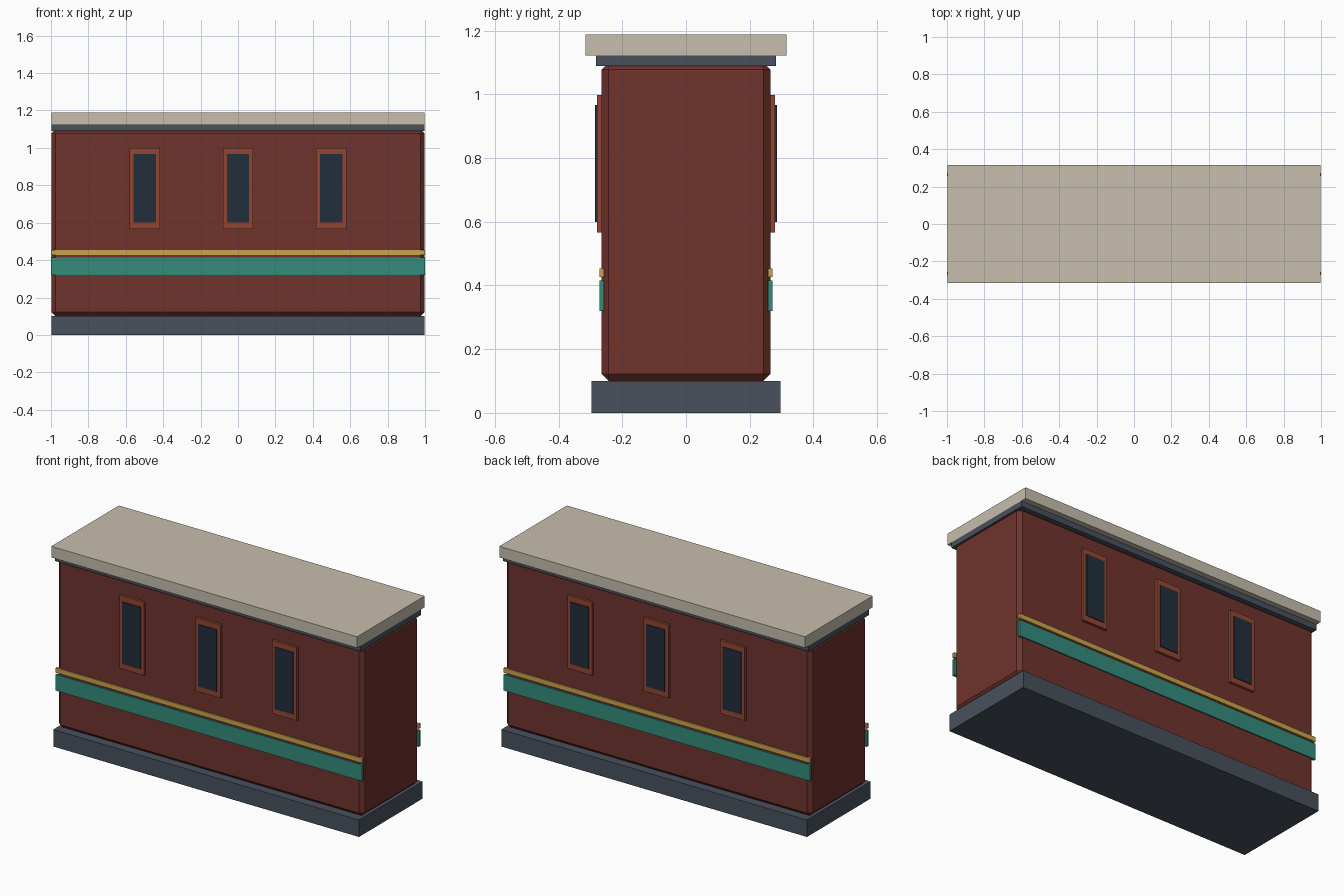
import bpy, bmesh

if "Cube" in bpy.data.objects:
    bpy.data.objects.remove(bpy.data.objects["Cube"])


def material(name, rgb):
    # sRGB 0-255 to linear
    lin = [((c / 255 + 0.055) / 1.055) ** 2.4 for c in rgb]
    m = bpy.data.materials.new(name)
    m.diffuse_color = (*lin, 1)
    m.use_nodes = True
    m.node_tree.nodes["Principled BSDF"].inputs["Base Color"].default_value = m.diffuse_color
    return m


BRICK = material("brick red", (112, 51, 45))
SLATE = material("slate grey", (72, 81, 92))
STONE = material("pale stone", (198, 190, 173))
GREEN = material("teal green", (52, 140, 123))
GOLD = material("gold", (204, 164, 76))
TRIM = material("rust trim", (148, 69, 50))
GLASS = material("dark glass", (34, 46, 60))


def box(name, mat, x, y, z, bevel=0):
    """Box spanning the given (low, high) pairs, optionally chamfered."""
    bm = bmesh.new()
    bmesh.ops.create_cube(bm, size=1)
    for v in bm.verts:
        v.co = [lo + (c + 0.5) * (hi - lo) for c, (lo, hi) in zip(v.co, (x, y, z))]
    if bevel:
        bmesh.ops.bevel(bm, geom=bm.edges[:], offset=bevel, segments=1,
                        profile=0.5, affect='EDGES')
    bmesh.ops.recalc_face_normals(bm, faces=bm.faces[:])
    me = bpy.data.meshes.new(name)
    bm.to_mesh(me)
    bm.free()
    me.materials.append(mat)
    ob = bpy.data.objects.new(name, me)
    bpy.context.collection.objects.link(ob)
    return ob


# Main mass: plinth, chamfered wall block, cornice and roof slab
L = 0.998
box("plinth", SLATE, (-L, L), (-0.297, 0.297), (0, 0.10))
box("wall_block", BRICK, (-L, L), (-0.265, 0.265), (0.10, 1.10), bevel=0.022)
box("cornice", SLATE, (-L, L), (-0.282, 0.282), (1.089, 1.122))
box("roof_slab", STONE, (-L, L), (-0.315, 0.315), (1.122, 1.188))

# Stripes and windows on both long sides
for side, s in (("front", -1), ("back", 1)):
    def depth(a, b):
        return tuple(sorted((s * a, s * b)))

    box(f"{side}_green_band", GREEN, (-1, 1), depth(0.257, 0.272), (0.32, 0.415))
    box(f"{side}_gold_band", GOLD, (-1, 1), depth(0.257, 0.272), (0.426, 0.454))
    for i, cx in enumerate((-0.498, 0, 0.498), 1):
        box(f"{side}_window_frame_{i}", TRIM, (cx - 0.081, cx + 0.081),
            depth(0.255, 0.280), (0.567, 0.998))
        box(f"{side}_window_glass_{i}", GLASS, (cx - 0.06, cx + 0.06),
            depth(0.277, 0.285), (0.60, 0.966))
